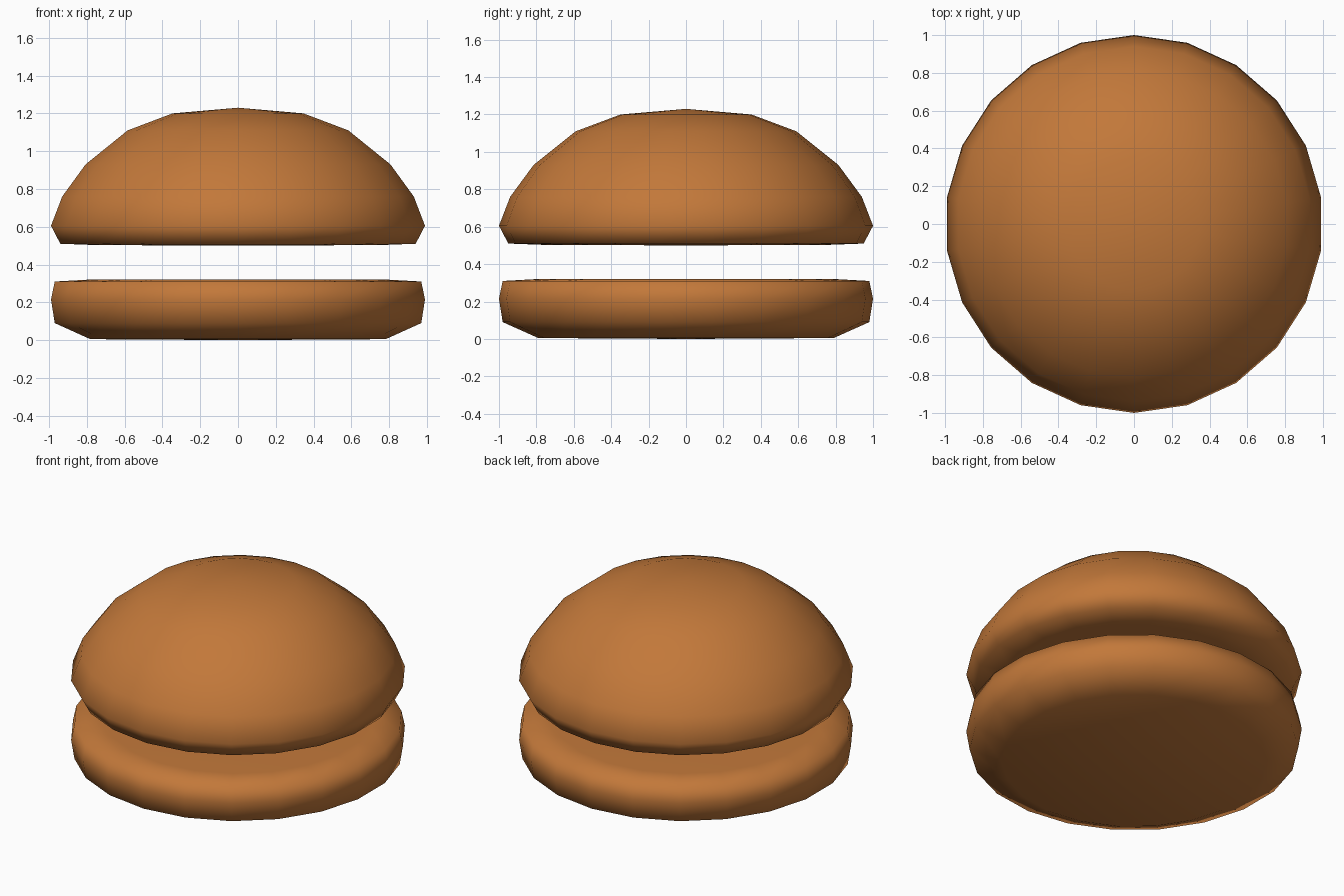
import bpy, bmesh, math

if "Cube" in bpy.data.objects:
    bpy.data.objects.remove(bpy.data.objects["Cube"])

SIDES = 22

# Toasted bread colour
crust = bpy.data.materials.new("toasted_crust")
crust.diffuse_color = (0.54, 0.188, 0.042, 1)
crust.use_nodes = True
crust.node_tree.nodes["Principled BSDF"].inputs["Base Color"].default_value = crust.diffuse_color


def lathe(name, bottom_z, profile, top_z):
    """Spin a (radius, z) profile around z, closed by a pole at each end."""
    bm = bmesh.new()
    rings = []
    for r, z in profile:
        ring = []
        for i in range(SIDES):
            a = math.pi / 2 + 2 * math.pi * i / SIDES
            ring.append(bm.verts.new((r * math.cos(a), r * math.sin(a), z)))
        rings.append(ring)
    bottom = bm.verts.new((0, 0, bottom_z))
    top = bm.verts.new((0, 0, top_z))
    for i in range(SIDES):
        j = (i + 1) % SIDES
        bm.faces.new((bottom, rings[0][j], rings[0][i]))
        bm.faces.new((top, rings[-1][i], rings[-1][j]))
        for lo, hi in zip(rings, rings[1:]):
            bm.faces.new((lo[i], lo[j], hi[j], hi[i]))
    bmesh.ops.recalc_face_normals(bm, faces=bm.faces)
    for f in bm.faces:
        f.smooth = True
    mesh = bpy.data.meshes.new(name)
    bm.to_mesh(mesh)
    bm.free()
    mesh.materials.append(crust)
    obj = bpy.data.objects.new(name, mesh)
    bpy.context.collection.objects.link(obj)
    return obj


# Flat lower half of the bun
lathe("bottom_bun", 0.0,
      [(0.79, 0.005), (0.98, 0.09), (1.0, 0.215), (0.98, 0.31), (0.80, 0.32)],
      0.32)

# Domed upper half of the bun
lathe("top_bun", 0.50,
      [(0.76, 0.503), (0.95, 0.51), (1.0, 0.605), (0.94, 0.76),
       (0.815, 0.93), (0.59, 1.11), (0.35, 1.20)],
      1.23)
